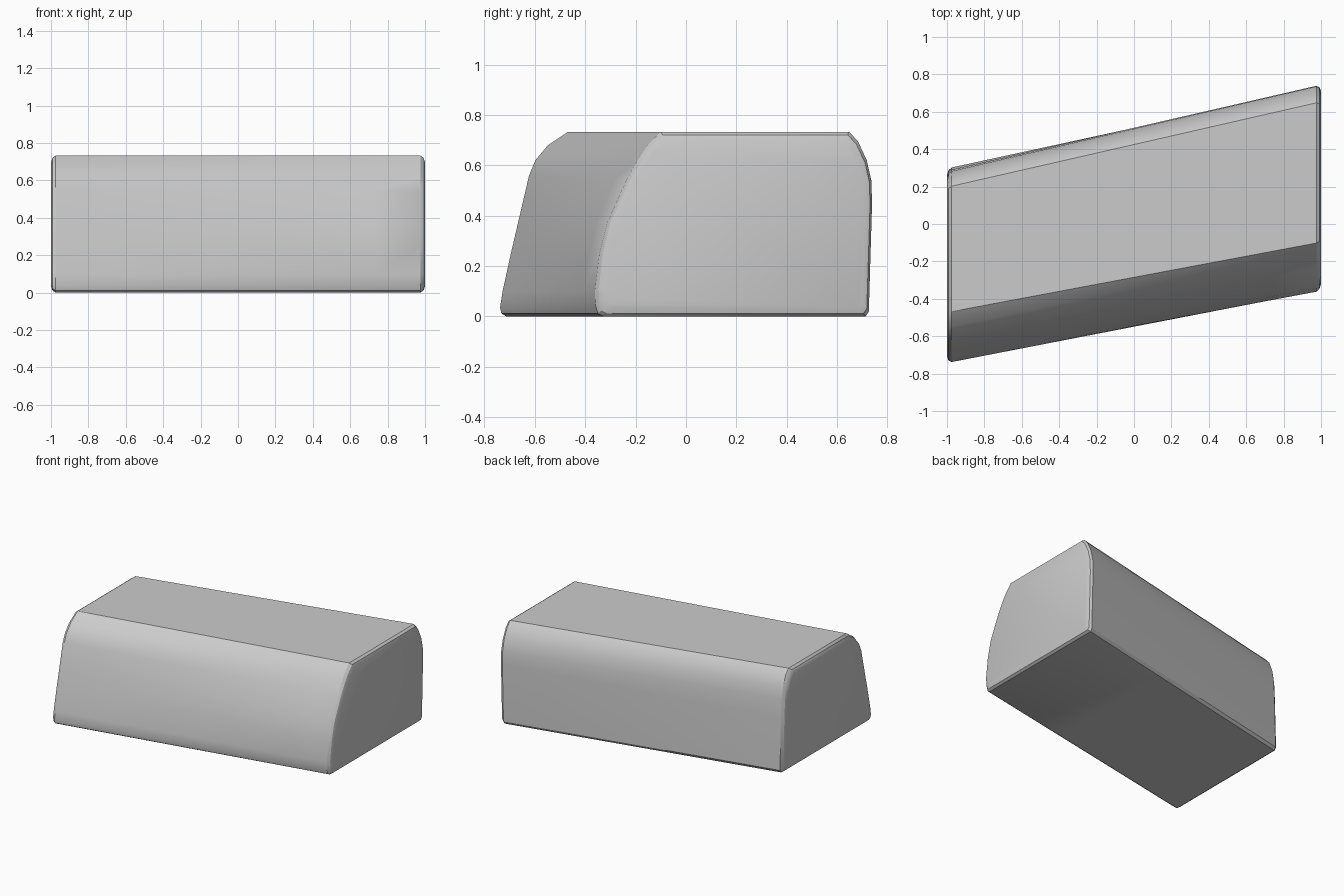
import bpy, bmesh

if "Cube" in bpy.data.objects:
    bpy.data.objects.remove(bpy.data.objects["Cube"])

# End cross-sections as (y, z), front bottom -> over the top -> back bottom
LEFT = [(-0.715, 0.0), (-0.735, 0.012), (-0.74, 0.035), (-0.73, 0.1), (-0.697, 0.25),
        (-0.669, 0.37), (-0.625, 0.56), (-0.60, 0.62), (-0.55, 0.68), (-0.47, 0.733),
        (0.20, 0.733), (0.235, 0.695), (0.265, 0.62), (0.28, 0.54), (0.288, 0.40),
        (0.30, 0.02), (0.285, 0.0)]
RIGHT = [(-0.325, 0.0), (-0.348, 0.012), (-0.358, 0.045), (-0.36, 0.1), (-0.342, 0.25),
         (-0.312, 0.37), (-0.235, 0.54), (-0.19, 0.62), (-0.15, 0.68), (-0.10, 0.733),
         (0.65, 0.733), (0.685, 0.695), (0.72, 0.62), (0.738, 0.54), (0.741, 0.45),
         (0.728, 0.02), (0.715, 0.0)]


def section(x, inset):
    """Blend the two ends at x, shrunk by an inset for the rounded rims."""
    t = (x + 0.985) / 1.97
    pts = [(a[0] * (1 - t) + b[0] * t, a[1] * (1 - t) + b[1] * t)
           for a, b in zip(LEFT, RIGHT)]
    ys, zs = [p[0] for p in pts], [p[1] for p in pts]
    cy, cz = (min(ys) + max(ys)) / 2, (min(zs) + max(zs)) / 2
    sy = 1 - 2 * inset / (max(ys) - min(ys))
    sz = 1 - 2 * inset / (max(zs) - min(zs))
    return [(x, cy + (y - cy) * sy, cz + (z - cz) * sz) for y, z in pts]


# Stations along the length: softened rim, straight body, softened rim
rim = [(0.997, 0.035), (0.992, 0.012), (0.975, 0.0)]
stations = [(-x, d) for x, d in rim]
stations += [(-0.975 + 1.95 * i / 8, 0.0) for i in range(1, 8)]
stations += [(x, d) for x, d in reversed(rim)]
stations[0] = (-1.0, rim[0][1])
stations[-1] = (1.0, rim[0][1])

# Loft the block
bm = bmesh.new()
rings = [[bm.verts.new(p) for p in section(x, d)] for x, d in stations]
n = len(LEFT)
for a, b in zip(rings, rings[1:]):
    for i in range(n):
        j = (i + 1) % n
        bm.faces.new((a[i], a[j], b[j], b[i]))
bm.faces.new(rings[0])
bm.faces.new(rings[-1])
bmesh.ops.recalc_face_normals(bm, faces=bm.faces)

mesh = bpy.data.meshes.new("slanted_block")
bm.to_mesh(mesh)
bm.free()
block = bpy.data.objects.new("slanted_block", mesh)
bpy.context.collection.objects.link(block)

# Smooth shading with crisp edges
bpy.context.view_layer.objects.active = block
block.select_set(True)
bpy.ops.object.shade_smooth_by_angle(angle=0.5)
